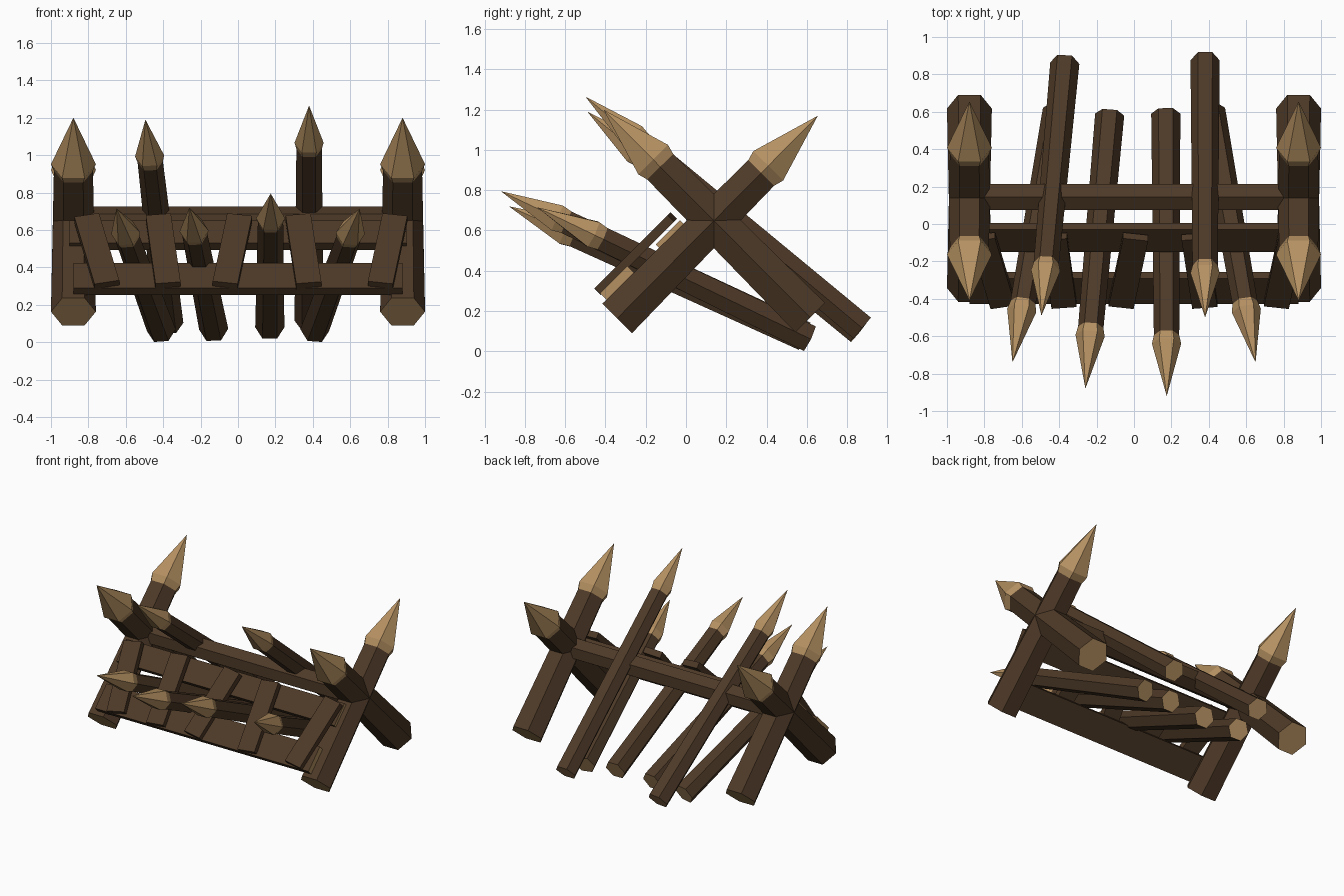
import bpy, bmesh, math
from mathutils import Vector, Matrix

if "Cube" in bpy.data.objects:
    bpy.data.objects.remove(bpy.data.objects["Cube"])


def material(name, rgb):
    m = bpy.data.materials.new(name)
    m.diffuse_color = (*rgb, 1)
    m.use_nodes = True
    m.node_tree.nodes["Principled BSDF"].inputs["Base Color"].default_value = m.diffuse_color
    return m


BARK = material("dark_wood", (0.075, 0.041, 0.020))
CUT = material("fresh_cut_wood", (0.46, 0.28, 0.12))


def finish(name, bm):
    bmesh.ops.recalc_face_normals(bm, faces=bm.faces)
    me = bpy.data.meshes.new(name)
    bm.to_mesh(me)
    bm.free()
    me.materials.append(BARK)
    me.materials.append(CUT)
    ob = bpy.data.objects.new(name, me)
    bpy.context.collection.objects.link(ob)
    return ob


def log(name, start, end, r, cone=0.0, turn=0.0):
    """Six-sided log; a cone length sharpens its far end."""
    a, b = Vector(start), Vector(end)
    length = (b - a).length
    d = (b - a).normalized()
    ref = Vector((0, 1, 0)) if abs(d.x) > 0.9 else Vector((1, 0, 0))
    u = (ref - d * ref.dot(d)).normalized()
    v = d.cross(u)
    if cone:
        stations = [(0, r), (length - cone - 0.05, r * 0.87), (length - cone, r)]
    else:
        stations = [(0, r), (length, r)]
    bm = bmesh.new()
    rings = []
    for t, rad in stations:
        ring = []
        for k in range(6):
            w = turn + k * math.pi / 3
            ring.append(bm.verts.new(a + d * t + (u * math.cos(w) + v * math.sin(w)) * rad))
        rings.append(ring)
    bm.faces.new(rings[0]).material_index = 1
    for i in range(len(rings) - 1):
        for k in range(6):
            n = (k + 1) % 6
            f = bm.faces.new((rings[i][k], rings[i][n], rings[i + 1][n], rings[i + 1][k]))
            f.material_index = 1 if i == 1 else 0
    if cone:
        tip = bm.verts.new(b)
        for k in range(6):
            bm.faces.new((rings[-1][k], rings[-1][(k + 1) % 6], tip)).material_index = 1
    else:
        bm.faces.new(rings[-1]).material_index = 1
    return finish(name, bm)


def board(name, center, size, roll=0.0, light_ends=False):
    """Board lying in the 45 degree front slope, rolled within that plane."""
    bm = bmesh.new()
    bmesh.ops.create_cube(bm, size=1)
    for v in bm.verts:
        v.co = Vector(v.co[i] * size[i] for i in range(3))
    if light_ends:
        for f in bm.faces:
            f.material_index = 1 if abs(f.calc_center_median().x) > size[0] * 0.4 else 0
    # local y runs up the slope, local z is the board thickness
    bm.transform(Matrix.Translation(center) @ Matrix.Rotation(math.radians(45), 4, 'X')
                 @ Matrix.Rotation(roll, 4, 'Z'))
    return finish(name, bm)


# crossed end posts
for side, x in (("left", -0.88), ("right", 0.88)):
    log(side + "_post_leaning_back", (x, -0.342, 0.163), (x, 0.655, 1.17), 0.12, 0.35)
    log(side + "_post_leaning_front", (x, 0.617, 0.167), (x, -0.41, 1.20), 0.12, 0.35)

# ridge pole through the crossings
log("ridge_pole", (-0.85, 0.145, 0.645), (0.85, 0.145, 0.645), 0.08, turn=math.pi / 6)

# high and low stakes
stakes = [
    ("high_stake", (-0.37, 0.86, 0.10), (-0.495, -0.49, 1.19)),
    ("high_stake", (0.38, 0.875, 0.115), (0.38, -0.50, 1.265)),
    ("low_stake", (-0.41, 0.61, 0.065), (-0.65, -0.74, 0.715)),
    ("low_stake", (-0.13, 0.585, 0.07), (-0.26, -0.88, 0.72)),
    ("low_stake", (0.17, 0.59, 0.08), (0.175, -0.92, 0.795)),
    ("low_stake", (0.41, 0.61, 0.065), (0.65, -0.74, 0.715)),
]
for i, (name, a, b) in enumerate(stakes):
    log(f"{name}_{i + 1}", a, b, 0.078, 0.31)

# front rails
board("lower_rail", (0, -0.342, 0.338), (1.76, 0.19, 0.05), 0.0, True)
board("upper_rail", (0, -0.072, 0.572), (1.80, 0.17, 0.05), 0.0, True)

# slanted front planks: centre x and lean across the slope
for i, (x, lean) in enumerate([(-0.755, 0.21), (-0.40, 0.10), (-0.03, -0.15),
                               (0.35, 0.11), (0.80, -0.15)]):
    board(f"plank_{i + 1}", (x, -0.25, 0.485), (0.135, 0.52, 0.045), lean)
